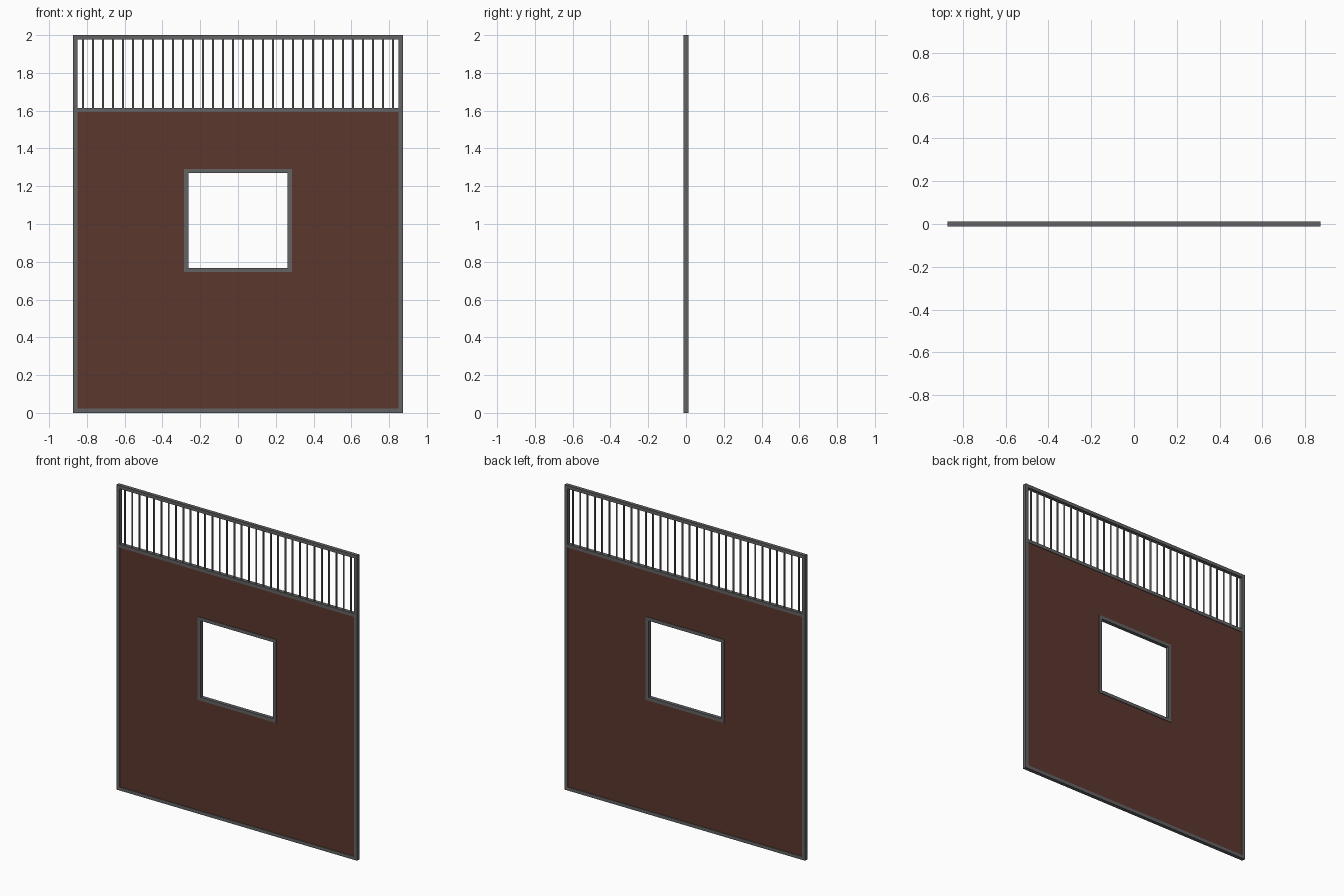
import bpy, bmesh

if "Cube" in bpy.data.objects:
    bpy.data.objects.remove(bpy.data.objects["Cube"])

def material(name, rgb):
    m = bpy.data.materials.new(name)
    m.diffuse_color = (*rgb, 1)
    m.use_nodes = True
    m.node_tree.nodes["Principled BSDF"].inputs["Base Color"].default_value = m.diffuse_color
    return m

STEEL = material("grey steel", (0.125, 0.125, 0.13))
WOOD = material("brown board", (0.105, 0.038, 0.027))

W, H, T, D = 0.873, 2.0, 0.022, 0.012      # half width, height, tube width, half depth
RAIL = 1.604                               # centre height of the middle rail
WX, WZ0, WZ1 = 0.285, 0.746, 1.292         # window frame outside

def boxes(name, mat, ranges, hd):
    """One object from boxes given as (x0, x1, z0, z1), half depth hd."""
    bm = bmesh.new()
    for x0, x1, z0, z1 in ranges:
        vs = bmesh.ops.create_cube(bm, size=1)["verts"]
        for v in vs:
            v.co = ((x0 + x1) / 2 + v.co.x * (x1 - x0), v.co.y * 2 * hd,
                    (z0 + z1) / 2 + v.co.z * (z1 - z0))
    me = bpy.data.meshes.new(name)
    bm.to_mesh(me)
    bm.free()
    me.materials.append(mat)
    ob = bpy.data.objects.new(name, me)
    bpy.context.collection.objects.link(ob)
    return ob

def ring(x, z0, z1, t):
    """Four members: two full-height posts with rails between them."""
    return [(-x, -x + t, z0, z1), (x - t, x, z0, z1),
            (-x + t, x - t, z0, z0 + t), (-x + t, x - t, z1 - t, z1)]

# Outer frame, middle rail and window frame
boxes("outer_frame", STEEL, ring(W, 0, H, T), D)
boxes("middle_rail", STEEL, [(-W + T, W - T, RAIL - T / 2, RAIL + T / 2)], D)
boxes("window_frame", STEEL, ring(WX, WZ0, WZ1, T), D)

# Board around the window opening
px, pz0, pz1 = W - T, T, RAIL - T / 2
boxes("board", WOOD, [(-px, -WX, pz0, pz1), (WX, px, pz0, pz1),
                      (-WX, WX, pz0, WZ0), (-WX, WX, WZ1, pz1)], 0.008)

# Row of upright round bars
step = 2 * W / 33
z0, z1 = RAIL + T / 2, H - T
for i in range(1, 33):
    bpy.ops.mesh.primitive_cylinder_add(vertices=12, radius=0.0058, depth=z1 - z0,
                                        location=(-W + i * step, 0, (z0 + z1) / 2))
    bar = bpy.context.object
    bar.name = "grille_bar"
    bar.data.materials.append(STEEL)
    bpy.ops.object.shade_smooth_by_angle()
